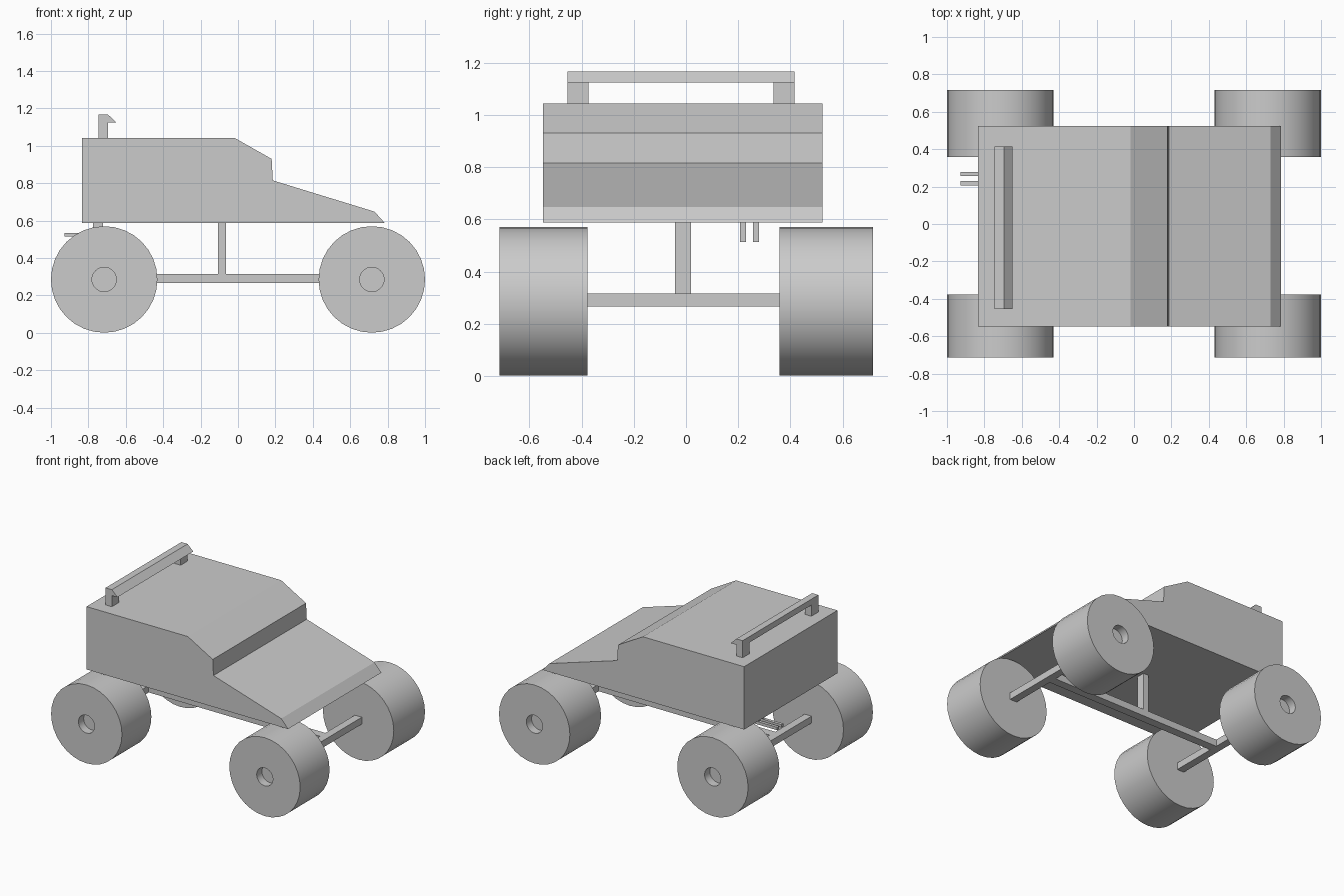
import bpy, bmesh, math

if "Cube" in bpy.data.objects:
    bpy.data.objects.remove(bpy.data.objects["Cube"])


def finish(name, bm, smooth=False):
    bmesh.ops.recalc_face_normals(bm, faces=bm.faces)
    me = bpy.data.meshes.new(name)
    bm.to_mesh(me)
    bm.free()
    if smooth:
        for p in me.polygons:
            p.use_smooth = True
        me.set_sharp_from_angle(angle=math.radians(30))
    ob = bpy.data.objects.new(name, me)
    bpy.context.collection.objects.link(ob)
    return ob


def extrude(name, profile, y0, y1):
    """Extrude an x-z profile along y."""
    bm = bmesh.new()
    face = bm.faces.new([bm.verts.new((x, y0, z)) for x, z in profile])
    new = bmesh.ops.extrude_face_region(bm, geom=[face])["geom"]
    verts = [v for v in new if isinstance(v, bmesh.types.BMVert)]
    bmesh.ops.translate(bm, verts=verts, vec=(0, y1 - y0, 0))
    if not any(f.is_valid and all(abs(v.co.y - y0) < 1e-6 for v in f.verts) for f in bm.faces):
        bmesh.ops.holes_fill(bm, edges=bm.edges)
    return finish(name, bm)


def box(name, x0, x1, y0, y1, z0, z1):
    return extrude(name, [(x0, z0), (x1, z0), (x1, z1), (x0, z1)], y0, y1)


def wheel(name, cx, inner, outer, cz=0.2855, r=0.2845, n=32):
    """Drum wheel with a recessed hub hole in its outer face."""
    hub = 0.065
    floor = outer - math.copysign(0.06, outer)
    rings = []
    bm = bmesh.new()
    for rad, y in [(r, inner), (r, outer), (hub, outer), (hub, floor)]:
        rings.append([bm.verts.new((cx + rad * math.cos(2 * math.pi * i / n), y,
                                    cz + rad * math.sin(2 * math.pi * i / n)))
                      for i in range(n)])
    for a, b in zip(rings, rings[1:]):
        for i in range(n):
            j = (i + 1) % n
            bm.faces.new((a[i], a[j], b[j], b[i]))
    bm.faces.new(rings[0])
    bm.faces.new(rings[-1])
    return finish(name, bm, smooth=True)


# Body shell
extrude("body", [(-0.833, 0.587), (0.785, 0.587), (0.73, 0.648), (0.186, 0.815),
                 (0.18, 0.93), (-0.02, 1.043), (-0.833, 1.043)], -0.547, 0.523)

# Rear spoiler
extrude("spoiler_wing", [(-0.745, 1.124), (-0.65, 1.124), (-0.695, 1.167), (-0.745, 1.167)],
        -0.454, 0.415)
for side, y0 in (("front", -0.454), ("back", 0.335)):
    box("spoiler_post_" + side, -0.745, -0.695, y0, y0 + 0.08, 1.04, 1.124)

# Chassis: lengthwise beam, upright and two axles
box("chassis_beam", -0.715, 0.715, -0.042, 0.02, 0.266, 0.316)
box("chassis_post", -0.107, -0.065, -0.042, 0.02, 0.316, 0.59)
for end, cx in (("rear", -0.7155), ("front", 0.7155)):
    box("axle_" + end, cx - 0.028, cx + 0.028, -0.385, 0.365, 0.266, 0.316)
    wheel(f"wheel_{end}_right", cx, -0.378, -0.715)
    wheel(f"wheel_{end}_left", cx, 0.358, 0.716)

# Twin exhaust pipes, L-shaped below the body
for i, y0 in enumerate((0.206, 0.256)):
    extrude(f"exhaust_pipe_{i + 1}", [(-0.927, 0.514), (-0.722, 0.514), (-0.722, 0.59),
                                      (-0.776, 0.59), (-0.776, 0.535), (-0.927, 0.535)],
            y0, y0 + 0.023)
